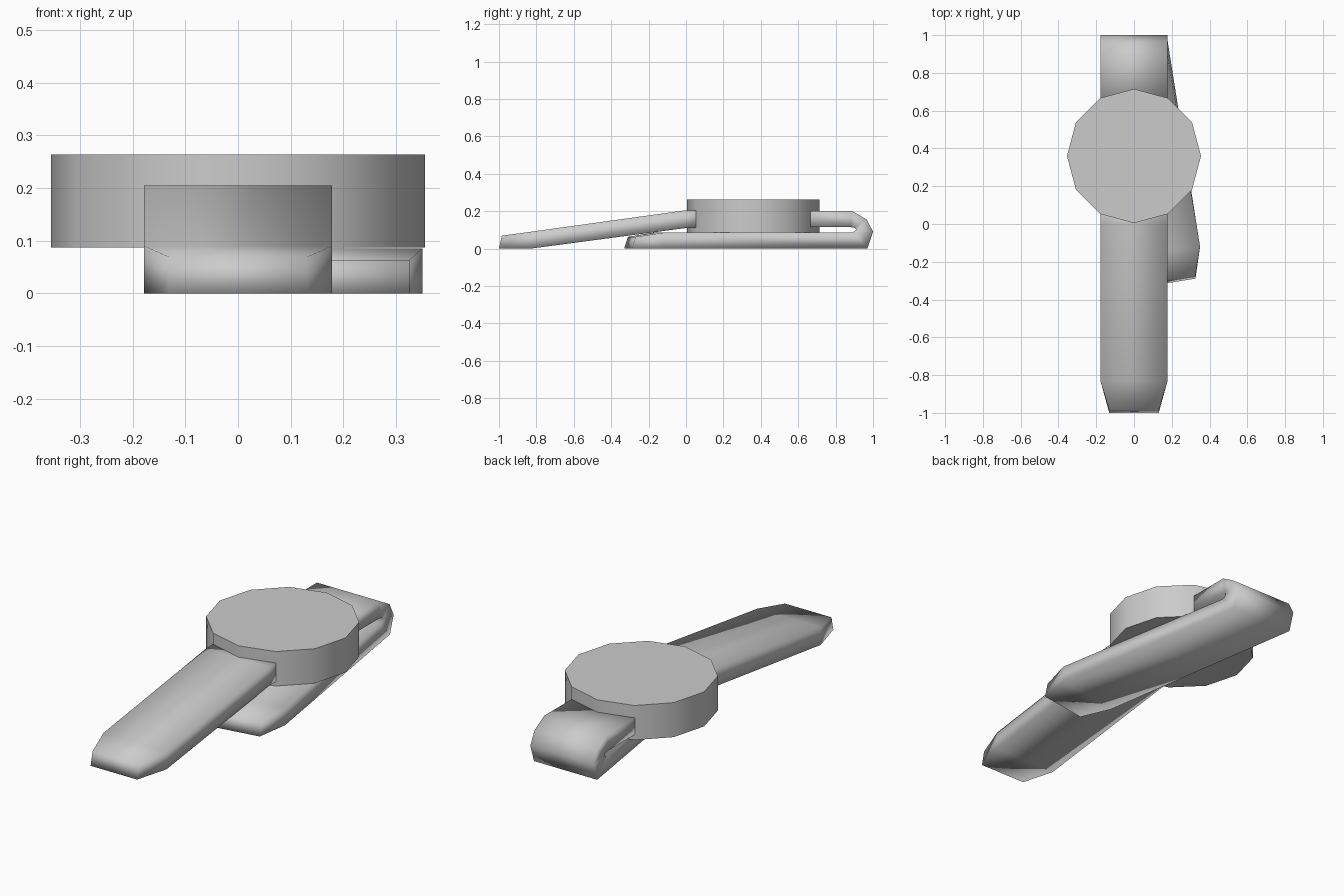
import bpy, bmesh
from math import radians, cos, sin

if "Cube" in bpy.data.objects:
    bpy.data.objects.remove(bpy.data.objects["Cube"])


def strap(name, stations):
    """Loft a four-sided band. Station: centre x, outer (y, z), inner (y, z), half width, yaw in degrees."""
    bm = bmesh.new()
    rings = []
    for cx, outer, inner, hw, yaw in stations:
        dx, dy = hw * cos(radians(yaw)), hw * sin(radians(yaw))
        ring = []
        for (y, z), s in ((outer, -1), (outer, 1), (inner, 1), (inner, -1)):
            ring.append(bm.verts.new((cx + s * dx, y + s * dy, z)))
        rings.append(ring)
    for a, b in zip(rings, rings[1:]):
        for i in range(4):
            j = (i + 1) % 4
            bm.faces.new((a[i], a[j], b[j], b[i]))
    bm.faces.new(rings[0])
    bm.faces.new(rings[-1])
    bmesh.ops.recalc_face_normals(bm, faces=bm.faces)
    for f in bm.faces:
        f.smooth = True
    mesh = bpy.data.meshes.new(name)
    bm.to_mesh(mesh)
    bm.free()
    obj = bpy.data.objects.new(name, mesh)
    bpy.context.collection.objects.link(obj)
    return obj


# Twelve-sided watch case
bpy.ops.mesh.primitive_cylinder_add(vertices=12, radius=0.355, depth=0.176,
                                    location=(0, 0.36, 0.175),
                                    rotation=(0, 0, 0))
case = bpy.context.object
case.name = "watch_case"
bpy.ops.object.shade_smooth_by_angle(angle=radians(40))

# Front strap, sloping down to a tapered tip
W = 0.178
strap("front_strap", [
    (0, (0.10, 0.205), (0.10, 0.113), W, 0),
    (0, (0.00, 0.205), (0.00, 0.110), W, 0),
    (0, (-0.83, 0.090), (-0.83, 0.0), W, 0),
    (0, (-0.985, 0.069), (-1.0, 0.0), 0.131, 0),
])

# Rear strap, folding back under the case at a slight angle
strap("rear_strap", [
    (0, (0.60, 0.200), (0.60, 0.115), W, 0),
    (0, (0.89, 0.200), (0.88, 0.115), W, 0),
    (0, (0.967, 0.155), (0.905, 0.110), W, 0),
    (0, (1.00, 0.090), (0.91, 0.100), W, 0),
    (0, (0.97, 0.0), (0.89, 0.085), W, 0),
    (0.174, (-0.148, 0.0), (-0.148, 0.085), W, 9),
    (0.195, (-0.31, 0.0), (-0.29, 0.063), 0.132, 9),
])
